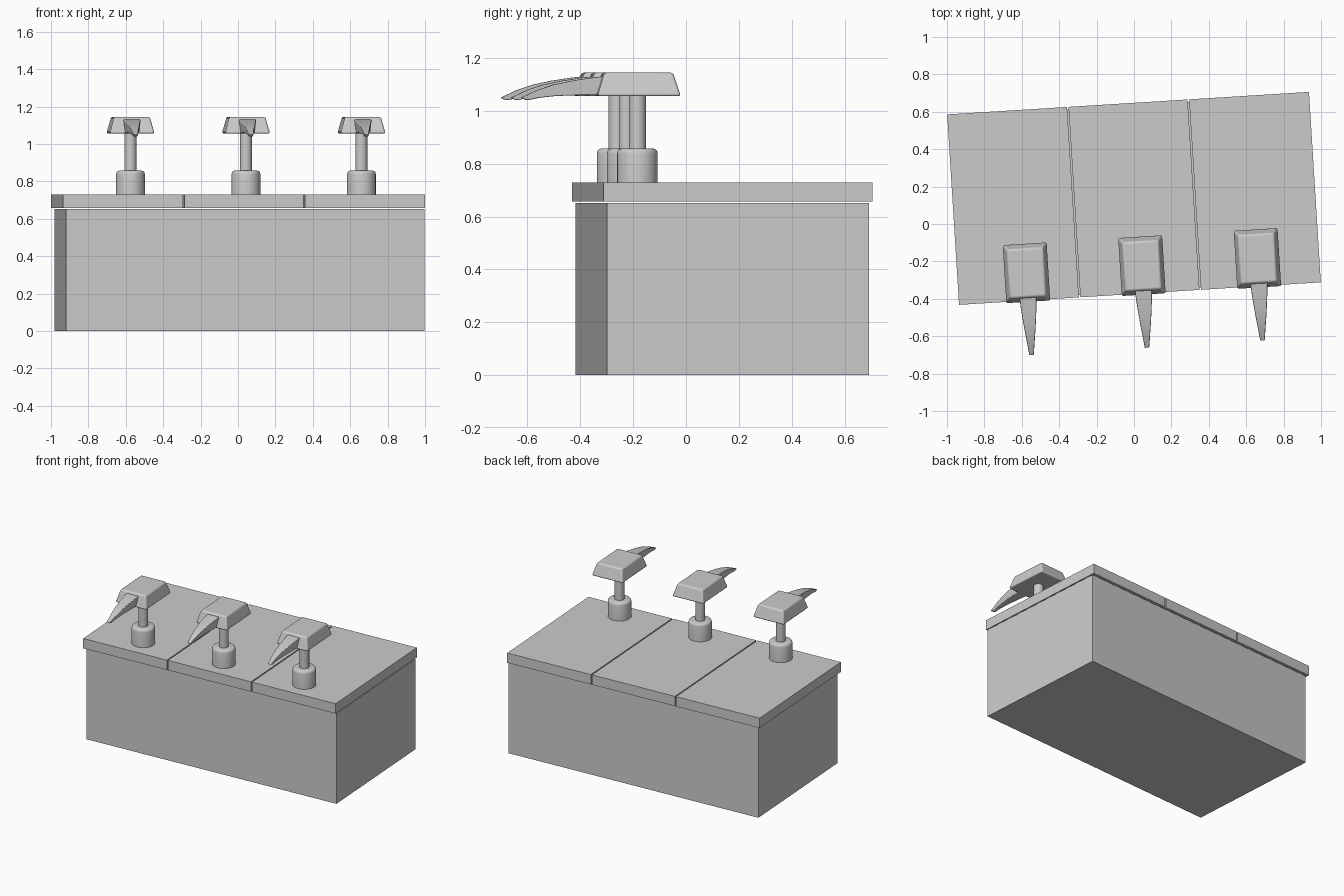
import bpy, bmesh, math
from mathutils import Matrix

if "Cube" in bpy.data.objects:
    bpy.data.objects.remove(bpy.data.objects["Cube"])

# the whole dispenser is turned slightly about z
PLACE = Matrix.Translation((0, 0.137, 0)) @ Matrix.Rotation(math.radians(3.56), 4, 'Z')


def loft(name, rings, origin=(0, 0, 0), bevel=0.0, smooth=False):
    """Skin a list of equal-length vertex rings and cap both ends."""
    bm = bmesh.new()
    rows = [[bm.verts.new(p) for p in ring] for ring in rings]
    n = len(rows[0])
    for a, b in zip(rows, rows[1:]):
        for i in range(n):
            j = (i + 1) % n
            bm.faces.new((a[i], a[j], b[j], b[i]))
    bm.faces.new(rows[0])
    bm.faces.new(rows[-1])
    bmesh.ops.recalc_face_normals(bm, faces=bm.faces)
    mesh = bpy.data.meshes.new(name)
    bm.to_mesh(mesh)
    bm.free()
    ob = bpy.data.objects.new(name, mesh)
    bpy.context.collection.objects.link(ob)
    ob.matrix_world = PLACE @ Matrix.Translation(origin)
    if bevel:
        mod = ob.modifiers.new("soft_edges", 'BEVEL')
        mod.width, mod.segments = bevel, 3
        mod.angle_limit = math.radians(25)
    if smooth:
        bpy.ops.object.select_all(action='DESELECT')
        ob.select_set(True)
        bpy.context.view_layer.objects.active = ob
        bpy.ops.object.shade_smooth_by_angle(angle=math.radians(35))
    return ob


def rect(x0, x1, y0, y1, z):
    return [(x0, y0, z), (x1, y0, z), (x1, y1, z), (x0, y1, z)]


def box(name, x0, x1, y0, y1, z0, z1):
    return loft(name, [rect(x0, x1, y0, y1, z) for z in (z0, z1)])


def turned(name, profile, origin, sides=32):
    """Round part from (radius, z) pairs."""
    rings = [[(r * math.cos(2 * math.pi * i / sides), r * math.sin(2 * math.pi * i / sides), z)
              for i in range(sides)] for r, z in profile]
    return loft(name, rings, origin, smooth=True)


# cabinet
box("cabinet", -0.952, 0.968, -0.497, 0.497, 0, 0.652)

# three lid panels with narrow gaps
GAP = 0.004
edges = [-0.969, -0.323, 0.323, 0.969]
for i in range(3):
    left = edges[i] + (GAP if i > 0 else 0)
    right = edges[i + 1] - (GAP if i < 2 else 0)
    box(f"lid_panel_{i + 1}", left, right, -0.51, 0.51, 0.658, 0.729)

# spout sections: y of top, y of bottom, top z, bottom z, half width
SPOUT = [(-0.10, -0.10, 1.134, 1.060, 0.048),
         (-0.18, -0.18, 1.125, 1.060, 0.043),
         (-0.25, -0.25, 1.114, 1.059, 0.036),
         (-0.32, -0.315, 1.099, 1.056, 0.028),
         (-0.38, -0.37, 1.079, 1.050, 0.020),
         (-0.442, -0.42, 1.050, 1.040, 0.013)]

# three pumps
for i in range(3):
    at = (0.02 + (i - 1) * 0.6185, -0.3615, 0)
    turned(f"pump_collar_{i + 1}",
           [(0.077, 0.727), (0.077, 0.838), (0.075, 0.848), (0.070, 0.854), (0.062, 0.857)], at)
    turned(f"pump_stem_{i + 1}", [(0.032, 0.85), (0.032, 1.07)], at)
    loft(f"pump_head_{i + 1}",
         [rect(-0.120, 0.120, -0.158, 0.158, 1.056),
          rect(-0.096, 0.096, -0.130, 0.130, 1.145)], at, bevel=0.010, smooth=True)
    loft(f"pump_spout_{i + 1}",
         [[(-w, yt, zt), (w, yt, zt), (w * 0.85, yb, zb), (-w * 0.85, yb, zb)]
          for yt, yb, zt, zb, w in SPOUT], at, bevel=0.004, smooth=True)
